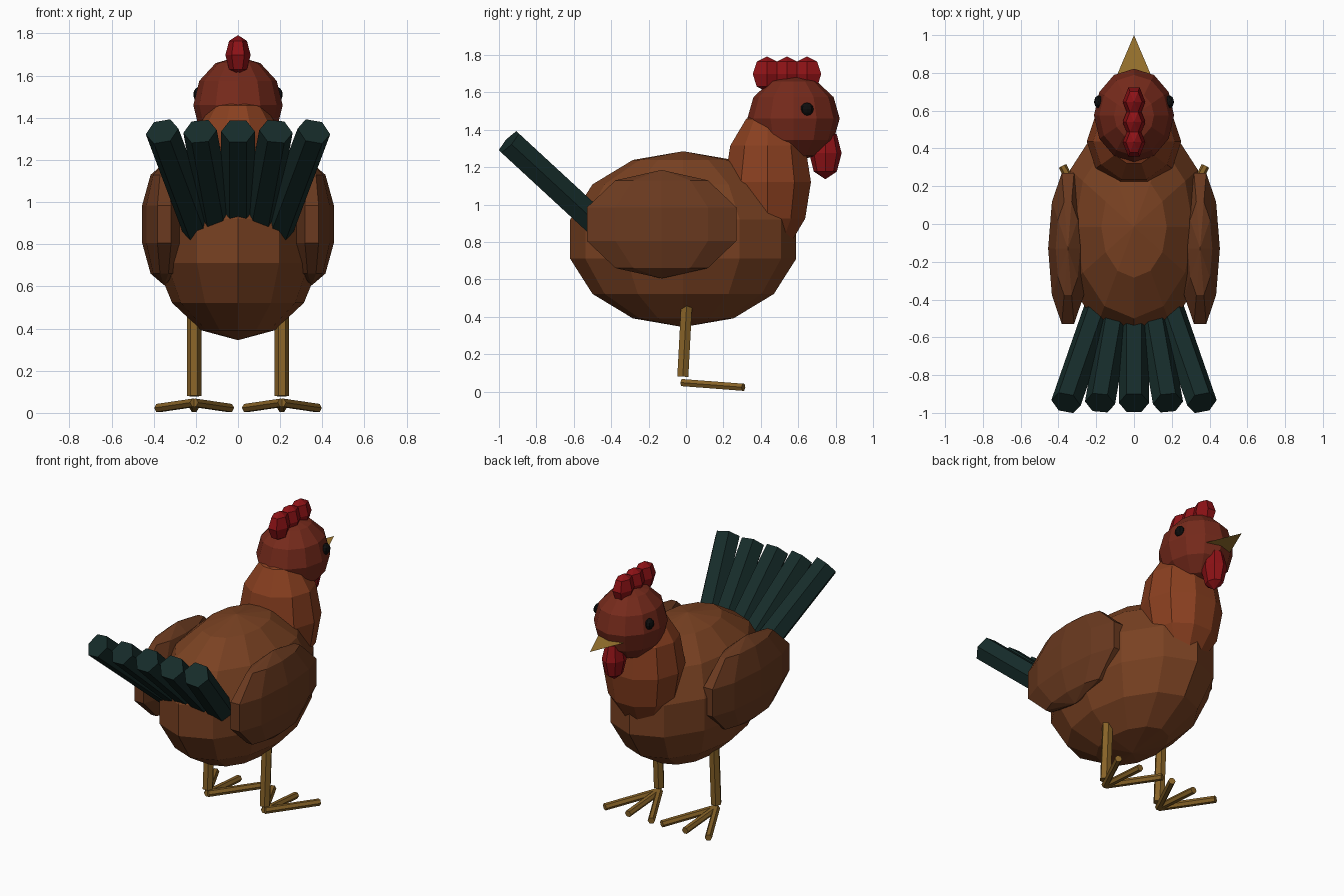
import bpy, bmesh
from math import sin, cos, pi
from mathutils import Vector

if "Cube" in bpy.data.objects:
    bpy.data.objects.remove(bpy.data.objects["Cube"])


def material(name, rgb):
    m = bpy.data.materials.new(name)
    m.diffuse_color = (*rgb, 1)
    m.use_nodes = True
    m.node_tree.nodes["Principled BSDF"].inputs["Base Color"].default_value = m.diffuse_color
    return m


BODY = material("body_brown", (0.195, 0.054, 0.016))
NECK = material("neck_orange", (0.25, 0.05, 0.014))
HEAD = material("head_russet", (0.18, 0.023, 0.011))
WING = material("wing_brown", (0.145, 0.042, 0.014))
RED = material("comb_red", (0.27, 0.006, 0.008))
TAIL = material("tail_green", (0.008, 0.025, 0.023))
LEG = material("leg_ochre", (0.25, 0.127, 0.021))
BEAK = material("beak_yellow", (0.35, 0.19, 0.03))
BLACK = material("eye_black", (0.004, 0.004, 0.004))


def finish(name, bm, mat):
    bmesh.ops.recalc_face_normals(bm, faces=bm.faces)
    me = bpy.data.meshes.new(name)
    bm.to_mesh(me)
    bm.free()
    me.materials.append(mat)
    ob = bpy.data.objects.new(name, me)
    bpy.context.collection.objects.link(ob)
    return ob


def ellipsoid(name, centre, radii, segs, rings, mat):
    """Faceted ball with its poles on z and a meridian on the x axis."""
    c, r = Vector(centre), radii
    bm = bmesh.new()
    top = bm.verts.new(c + Vector((0, 0, r[2])))
    bottom = bm.verts.new(c - Vector((0, 0, r[2])))
    loops = []
    for i in range(1, rings):
        p = pi * i / rings
        loops.append([bm.verts.new(c + Vector((
            r[0] * sin(p) * cos(2 * pi * k / segs),
            r[1] * sin(p) * sin(2 * pi * k / segs),
            r[2] * cos(p)))) for k in range(segs)])
    for k in range(segs):
        n = (k + 1) % segs
        bm.faces.new((top, loops[0][k], loops[0][n]))
        bm.faces.new((bottom, loops[-1][n], loops[-1][k]))
        for a, b in zip(loops, loops[1:]):
            bm.faces.new((a[k], b[k], b[n], a[n]))
    return finish(name, bm, mat)


def rod(name, start, end, radius, mat, sides=6):
    """Capped prism between two points, one corner facing sideways."""
    a, b = Vector(start), Vector(end)
    d = (b - a).normalized()
    u = Vector((1, 0, 0))
    u = (u - d * u.dot(d)).normalized()
    v = d.cross(u)
    bm = bmesh.new()
    ends = [[bm.verts.new(p + radius * (u * cos(2 * pi * k / sides) + v * sin(2 * pi * k / sides)))
             for k in range(sides)] for p in (a, b)]
    for loop in ends:
        bm.faces.new(loop)
    for k in range(sides):
        n = (k + 1) % sides
        bm.faces.new((ends[0][k], ends[0][n], ends[1][n], ends[1][k]))
    return finish(name, bm, mat)


# Body, neck and head
ellipsoid("body", (0, -0.015, 0.815), (0.40, 0.62, 0.47), 12, 7, BODY)
ellipsoid("neck", (0, 0.437, 1.12), (0.25, 0.243, 0.39), 10, 6, NECK)
ellipsoid("head", (0, 0.575, 1.46), (0.212, 0.247, 0.23), 12, 6, HEAD)

# Comb and wattle
for i in range(3):
    ellipsoid(f"comb_{i + 1}", (0, 0.433 + 0.107 * i, 1.697), (0.06, 0.088, 0.095), 6, 4, RED)
ellipsoid("wattle", (0, 0.745, 1.275), (0.07, 0.087, 0.14), 8, 4, RED)

# Flat beak
bm = bmesh.new()
bm.faces.new([bm.verts.new(p) for p in ((-0.1, 0.765, 1.41), (0.1, 0.765, 1.41), (0, 1.0, 1.41))])
finish("beak", bm, BEAK)

# Tail fan
for i in range(-2, 3):
    rod(f"tail_feather_{i + 3}", (0.085 * i, -0.40, 0.83), (0.18 * i, -0.947, 1.335), 0.08, TAIL)

# Paired eyes, wings, legs and toes
for side, s in (("left", -1), ("right", 1)):
    ellipsoid(f"{side}_eye", (s * 0.187, 0.647, 1.51), (0.025, 0.035, 0.035), 8, 6, BLACK)
    ellipsoid(f"{side}_wing", (s * 0.35, -0.13, 0.895), (0.11, 0.442, 0.29), 10, 5, WING)
    rod(f"{side}_leg", (s * 0.208, -0.017, 0.08), (s * 0.208, 0.003, 0.458), 0.034, LEG)
    for j in (-1, 0, 1):
        rod(f"{side}_toe_{j + 2}", (s * 0.208, -0.02, 0.048),
            (s * 0.208 + 0.17 * j, 0.307, 0.023), 0.022, LEG)
